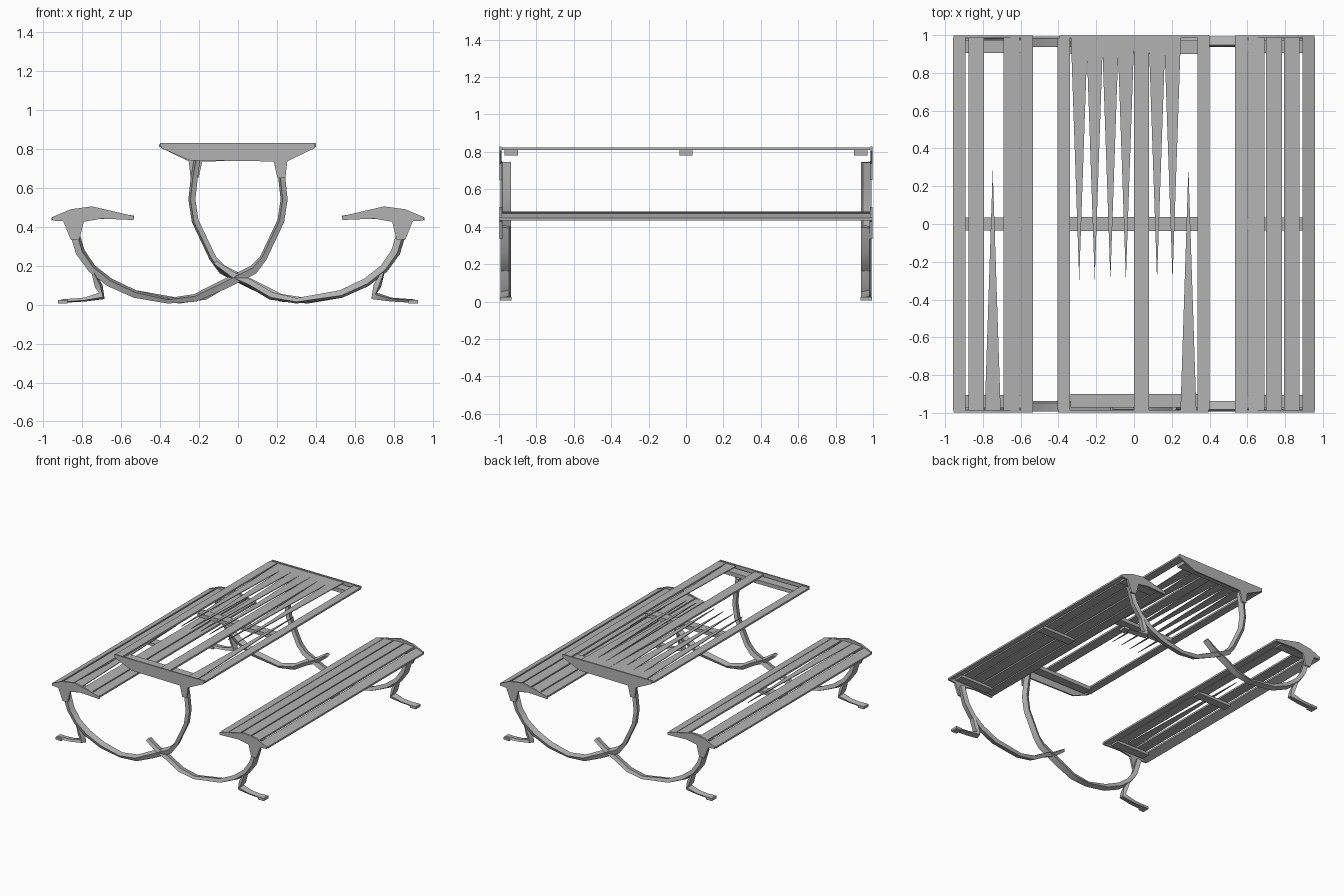
import bpy, bmesh, math
from mathutils import Vector

if "Cube" in bpy.data.objects:
    bpy.data.objects.remove(bpy.data.objects["Cube"])

grey = bpy.data.materials.new("weathered_grey")
grey.use_nodes = True
GREY = (0.45, 0.45, 0.45, 1)
grey.diffuse_color = GREY
grey.node_tree.nodes["Principled BSDF"].inputs["Base Color"].default_value = GREY


def finish(name, bm, smooth=False):
    bmesh.ops.recalc_face_normals(bm, faces=bm.faces)
    mesh = bpy.data.meshes.new(name)
    bm.to_mesh(mesh)
    bm.free()
    mesh.materials.append(grey)
    ob = bpy.data.objects.new(name, mesh)
    bpy.context.collection.objects.link(ob)
    if smooth:
        bpy.ops.object.select_all(action="DESELECT")
        ob.select_set(True)
        bpy.context.view_layer.objects.active = ob
        bpy.ops.object.shade_smooth_by_angle(angle=math.radians(50))
    return ob


def prism(name, outline, offset):
    """Closed outline pushed along an offset vector."""
    bm = bmesh.new()
    face = bm.faces.new([bm.verts.new(p) for p in outline])
    new = bmesh.ops.extrude_face_region(bm, geom=[face])["geom"]
    bmesh.ops.translate(bm, vec=offset,
                        verts=[v for v in new if isinstance(v, bmesh.types.BMVert)])
    return finish(name, bm)


def end_plate(name, xz, y, thick):
    return prism(name, [(x, y, z) for x, z in xz], (0, thick, 0))


def plank(name, x0, x1, z0, z1, thick=0.014, y0=-0.985, y1=0.985):
    return prism(name, [(x0, y0, z0), (x1, y0, z1), (x1, y1, z1), (x0, y1, z0)],
                 (0, 0, -thick))


def spike(name, x, half, base, tip, z):
    """Thin slat that tapers to a point."""
    return prism(name, [(x - half, base, z), (x + half, base, z), (x, tip, z)],
                 (0, 0, -0.006))


def tube(name, path, y, half_y=0.028):
    """Four-sided bar along a path of (x, z, half thickness)."""
    bm = bmesh.new()
    rings = []
    for i, (x, z, r) in enumerate(path):
        a, b = path[max(i - 1, 0)], path[min(i + 1, len(path) - 1)]
        t = Vector((b[0] - a[0], 0, b[1] - a[1])).normalized()
        n = Vector((-t.z, 0, t.x)) * r
        c = Vector((x, y, z))
        w = Vector((0, half_y, 0))
        rings.append([bm.verts.new(p) for p in
                      (c + n + w * 0.6, c + w - n * 0.4, c - n - w * 0.6, c - w + n * 0.4)])
    for a, b in zip(rings, rings[1:]):
        for k in range(4):
            bm.faces.new((a[k], a[(k + 1) % 4], b[(k + 1) % 4], b[k]))
    bm.faces.new(rings[0])
    bm.faces.new(rings[-1])
    return finish(name, bm, True)


# Table top: full planks, tapered slats and cross battens
TOP = 0.823
for x0, x1 in ((-0.405, -0.34), (0, 0.08), (0.335, 0.4)):
    plank("table_plank", x0, x1, TOP, TOP)
for x in (-0.29, -0.208, -0.125, -0.043, 0.122, 0.204):
    spike("table_tapered_slat", x, 0.044, 0.985, -0.3, TOP)
spike("table_tapered_slat", 0.288, 0.042, -0.985, 0.3, TOP)
for y in (-0.935, 0, 0.935):
    plank("table_batten", -0.335, 0.335, 0.812, 0.812, 0.03, y - 0.036, y + 0.036)

# Bench seats: arched row of planks, one slat on the right bench is tapered
for s, side in ((1, "left"), (-1, "right")):
    rows = [(0.535, 0.6, 0.457, 0.467), (0.607, 0.69, 0.47, 0.478),
            (0.7, 0.784, 0.48, 0.48), (0.793, 0.875, 0.48, 0.476),
            (0.892, 0.957, 0.471, 0.447)]
    for i, (x0, x1, z0, z1) in enumerate(rows):
        if s < 0 and i == 2:
            spike(side + "_bench_tapered_slat", -0.748, 0.042, -0.985, 0.29, 0.48)
        else:
            plank(side + "_bench_plank", s * x0, s * x1, z0, z1)
    for y in (-0.94, 0, 0.94):
        plank(side + "_bench_batten", s * 0.6, s * 0.9, 0.462, 0.462, 0.022,
              y - 0.035, y + 0.035)

# Both ends share one design, turned half a circle about z
TABLE_PLATE = [(-0.4, 0.83), (0.395, 0.83), (0.395, 0.805), (0.25, 0.735), (-0.25, 0.742),
               (-0.395, 0.805)]
BENCH_PLATE = [(0.535, 0.455), (0.75, 0.505), (0.86, 0.49), (0.955, 0.45), (0.952, 0.432),
               (0.89, 0.428), (0.8, 0.425), (0.7, 0.442), (0.537, 0.435)]
BENCH_BRACKET = [(0.79, 0.435), (0.9, 0.435), (0.86, 0.335), (0.815, 0.335)]
TABLE_BRACKET = [(0.18, 0.75), (0.255, 0.75), (0.243, 0.65), (0.203, 0.65)]
LONG_LEG = [(-0.85, 0.4, 0.024), (-0.81, 0.27, 0.024), (-0.75, 0.185, 0.022),
            (-0.66, 0.115, 0.022), (-0.53, 0.055, 0.02), (-0.36, 0.02, 0.014),
            (-0.22, 0.035, 0.02), (-0.07, 0.105, 0.025), (0.08, 0.18, 0.024),
            (0.13, 0.24, 0.018), (0.22, 0.43, 0.018), (0.237, 0.54, 0.018),
            (0.225, 0.65, 0.018), (0.21, 0.745, 0.016)]
SHORT_LEG = [(0.85, 0.4, 0.024), (0.81, 0.27, 0.024), (0.75, 0.185, 0.022),
             (0.66, 0.115, 0.022), (0.53, 0.055, 0.02), (0.3, 0.02, 0.014),
             (0.17, 0.045, 0.02), (0.06, 0.11, 0.02), (-0.03, 0.15, 0.02),
             (-0.12, 0.215, 0.014)]
FOOT = [(0.745, 0.165, 0.008), (0.715, 0.095, 0.02), (0.7, 0.045, 0.022),
        (0.79, 0.026, 0.01), (0.91, 0.018, 0.009)]

for s, end in ((1, "front"), (-1, "back")):
    def turn(points):
        return [(s * p[0], *p[1:]) for p in points]

    def mirror(points):
        return [(-p[0], *p[1:]) for p in points]

    outer, mid = -s * 0.998, -s * 0.964
    end_plate(end + "_table_plate", turn(TABLE_PLATE), outer, s * 0.012)
    end_plate(end + "_table_bracket", turn(TABLE_BRACKET), outer, s * 0.014)
    for flip in (turn, lambda p: mirror(turn(p))):
        end_plate(end + "_bench_plate", flip(BENCH_PLATE), outer, s * 0.014)
        end_plate(end + "_bench_bracket", flip(BENCH_BRACKET), outer, s * 0.016)
        tube(end + "_foot", flip(FOOT), mid)
        plank(end + "_foot_pad", flip([(0.875,)])[0][0], flip([(0.925,)])[0][0],
              0.025, 0.025, 0.02, mid - 0.03, mid + 0.03)
    tube(end + "_long_leg", turn(LONG_LEG), mid)
    tube(end + "_short_leg", turn(SHORT_LEG), mid)
